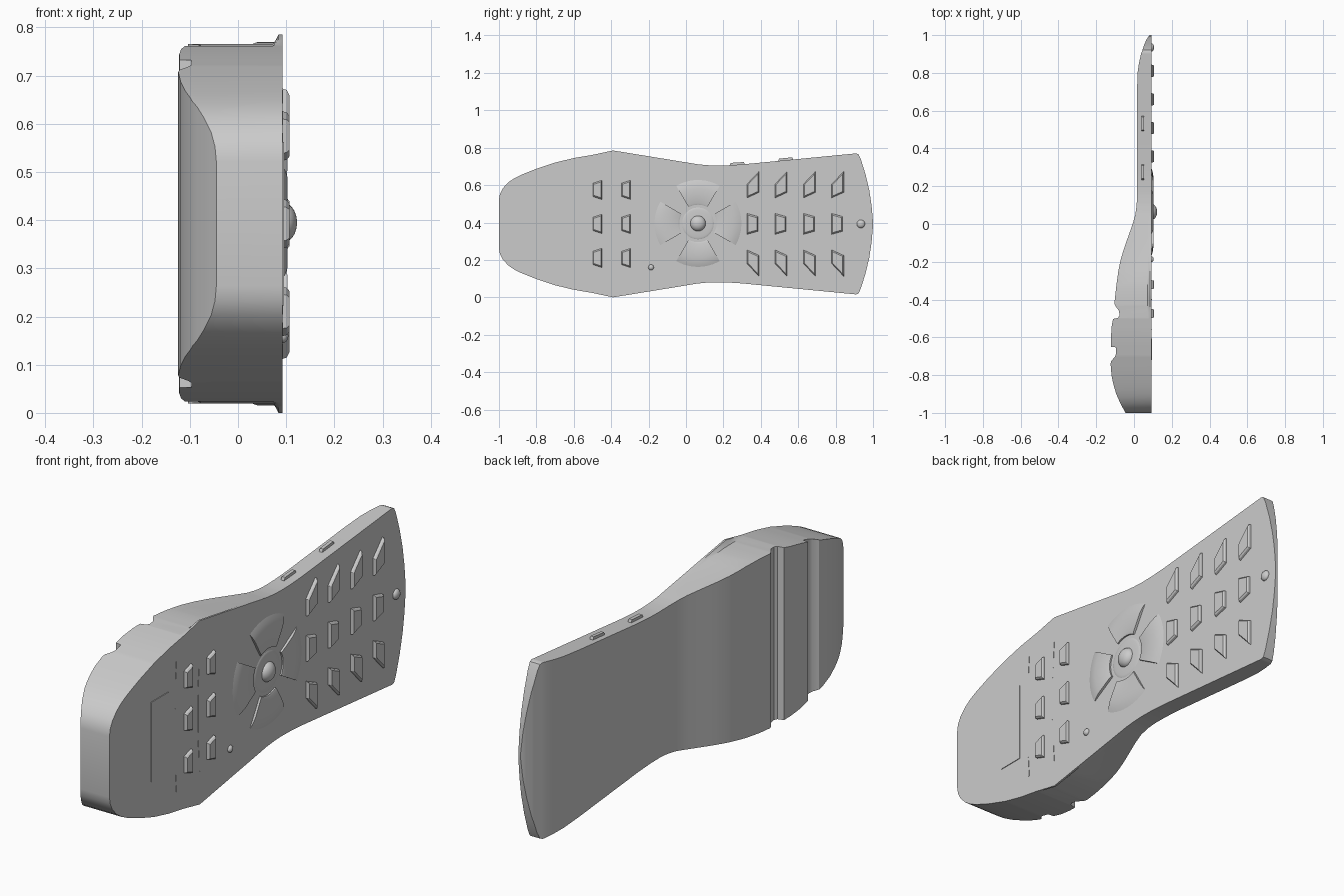
import bpy, bmesh, math
from mathutils import Vector

if "Cube" in bpy.data.objects:
    bpy.data.objects.remove(bpy.data.objects["Cube"])

ZC = 0.3925      # height of the long axis
FACE = 0.0925    # x of the key face

grey = bpy.data.materials.new("plain grey")
grey.diffuse_color = (0.6, 0.6, 0.6, 1)
grey.use_nodes = True
grey.node_tree.nodes["Principled BSDF"].inputs["Base Color"].default_value = grey.diffuse_color


def make(name, verts, faces, angle=30):
    me = bpy.data.meshes.new(name)
    me.from_pydata(verts, [], faces)
    bm = bmesh.new()
    bm.from_mesh(me)
    bmesh.ops.remove_doubles(bm, verts=bm.verts, dist=1e-6)
    bmesh.ops.recalc_face_normals(bm, faces=bm.faces)
    bm.to_mesh(me)
    bm.free()
    me.materials.append(grey)
    ob = bpy.data.objects.new(name, me)
    bpy.context.collection.objects.link(ob)
    bpy.ops.object.select_all(action='DESELECT')
    ob.select_set(True)
    bpy.context.view_layer.objects.active = ob
    bpy.ops.object.shade_smooth_by_angle(angle=math.radians(angle))
    return ob


def loft(name, rings, angle=30):
    """Skin equal closed rings and cap both ends."""
    n = len(rings[0])
    verts = [v for r in rings for v in r]
    faces = [(k * n + i, k * n + (i + 1) % n, (k + 1) * n + (i + 1) % n, (k + 1) * n + i)
             for k in range(len(rings) - 1) for i in range(n)]
    faces += [tuple(range(n)), tuple(range(len(verts) - n, len(verts)))]
    return make(name, verts, faces, angle)


def lerp(table, y):
    for (a, va), (b, vb) in zip(table, table[1:]):
        if a <= y <= b:
            return va + (vb - va) * (y - a) / (b - a)
    return table[-1][1]


# body shell: half height of the lower shell and of the face, and back depth, along y
nose = [(-1, .13), (-.995, .16), (-.98, .19), (-.95, .222), (-.92, .243), (-.88, .263),
        (-.8, .295), (-.7, .328), (-.6, .352), (-.5, .369)]
tail = [(0, .329), (.06, .319), (.11, .314), (.16, .312), (.22, .313), (.3, .318),
        (.91, .377), (.922, .372), (.935, .345), (.96, .265), (.98, .18), (.992, .1), (1, .01)]
shell = nose + [(-.43, .373), (-.36, .372), (-.28, .366), (-.2, .356), (-.1, .343)] + tail
rim = nose + [(-.43, .384), (-.39, .3925)] + tail
back = [(-1, -.045), (-.95, -.072), (-.9, -.094), (-.85, -.109), (-.8, -.119), (-.74, -.124),
        (-.725, -.121), (-.705, -.102), (-.69, -.096), (-.653, -.096), (-.65, -.121),
        (-.6, -.122), (-.54, -.118), (-.503, -.111), (-.497, -.085), (-.485, -.077),
        (-.46, -.079), (-.435, -.098), (-.42, -.104), (-.33, -.094), (-.25, -.083),
        (-.19, -.071), (-.13, -.053), (-.07, -.032), (0, -.007), (.05, .007), (.1, .014),
        (.15, .016), (.7, .016), (.8, .019), (.85, .026), (.9, .037), (.95, .054),
        (.98, .068), (1, .082)]
rings = []
for y in sorted({p[0] for p in shell + rim + back}):
    s, f, b = lerp(shell, y), lerp(rim, y), lerp(back, y)
    m = max(.072, b + .002)
    half = [(b, s), (m, s), (max(.079, m + .002), (s + f) / 2), (max(.084, m + .004), f), (FACE, f)]
    rings.append([(x, y, ZC + h) for x, h in half] + [(x, y, ZC - h) for x, h in reversed(half)])
loft("body_shell", rings)


def key(name, pts, height=.014, scale=.82):
    """Raised key on the face from (y, z) corners, narrowing to its top."""
    cy = sum(p[0] for p in pts) / len(pts)
    cz = sum(p[1] for p in pts) / len(pts)
    steps = [(FACE - .004, 1), (FACE + height * .6, 1 - (1 - scale) * .3), (FACE + height, scale)]
    return loft(name, [[(x, cy + (y - cy) * s, cz + (z - cz) * s) for y, z in pts]
                       for x, s in steps], 20)


def bar(name, y0, y1, z0, z1, height):
    return key(name, [(y0, z0), (y1, z0), (y1, z1), (y0, z1)], height, 1)


# number keys: slanted outer rows mirrored about the axis, tapered middle row
for c, y in enumerate((.325, .475, .627, .778)):
    slant = [(y, .138), (y, .212), (y + .066, .282), (y + .066, .168)]
    key(f"number_key_top_{c}", [(a, ZC + h) for a, h in slant])
    key(f"number_key_bottom_{c}", [(a, ZC - h) for a, h in slant])
    key(f"number_key_middle_{c}", [(y, ZC + .057), (y, ZC - .057),
                                   (y + .06, ZC - .04), (y + .06, ZC + .04)])

# function keys
for c, y in enumerate((-.498, -.345)):
    for r, dz in enumerate((-.182, 0, .182)):
        z = ZC + dz
        key(f"function_key_{c}_{r}", [(y, z - .036), (y + .048, z - .052),
                                      (y + .048, z + .052), (y, z + .036)])

# direction pad: four arc keys with a sloped outer edge
PY, PZ = .064, .395
for k, side in enumerate(("right", "top", "left", "bottom")):
    arc = []
    for i in range(13):
        a = math.radians(90 * k - 30 + 5 * i)
        arc.append([(x, PY + r * math.cos(a), PZ + r * math.sin(a)) for r, x in
                    ((.1, FACE - .004), (.1, .099), (.108, .102), (.185, .103),
                     (.215, .0985), (.235, FACE - .001))])
    loft("pad_key_" + side, arc)


def dome(name, y, z, radius, height, n=24):
    """Rounded cap standing on the face."""
    rs = [[(FACE - .003, y + radius * math.cos(t * math.tau / n),
            z + radius * math.sin(t * math.tau / n)) for t in range(n)]]
    for j in range(7):
        e = math.radians(j * 14)
        rs.append([(FACE + height * math.sin(e), y + radius * math.cos(e) * math.cos(t * math.tau / n),
                    z + radius * math.cos(e) * math.sin(t * math.tau / n)) for t in range(n)])
    return loft(name, rs, 40)


dome("pad_hub_ring", PY, PZ, .085, .005, 32)
dome("pad_center_button", PY, PZ, .042, .03)
dome("power_button", .935, ZC, .022, .014)
dome("indicator_light", -.187, .16, .015, .012)

# display window and thin divider lines
bar("display_window", -.72, -.605, ZC - .17, ZC + .17, .003)
for c, y in enumerate((-.557, -.4)):
    bar(f"divider_line_{c}", y - .002, y + .002, ZC - .08, ZC + .08, .0015)
    for i in range(4):
        h = .115 + i * .045
        for s in (-1, 1):
            za, zb = sorted((ZC + s * h, ZC + s * (h + .028)))
            bar(f"divider_dash_{c}_{i}_{'low' if s < 0 else 'high'}",
                y + i * .003 - .0015, y + i * .003 + .0015, za, zb, .001)

# volume keys on the upper edge
for c, y in enumerate((.232, .49)):
    ys = (y, y + .008, y + .077, y + .085)
    top = [(v, ZC + lerp(rim, v) + d) for v, d in zip(ys, (-.004, .012, .012, -.004))]
    pts = top + [(ys[3], top[3][1] - .01), (ys[0], top[0][1] - .01)]
    loft(f"side_key_{c}", [[(x, a, b) for a, b in pts] for x in (.039, .054)])
